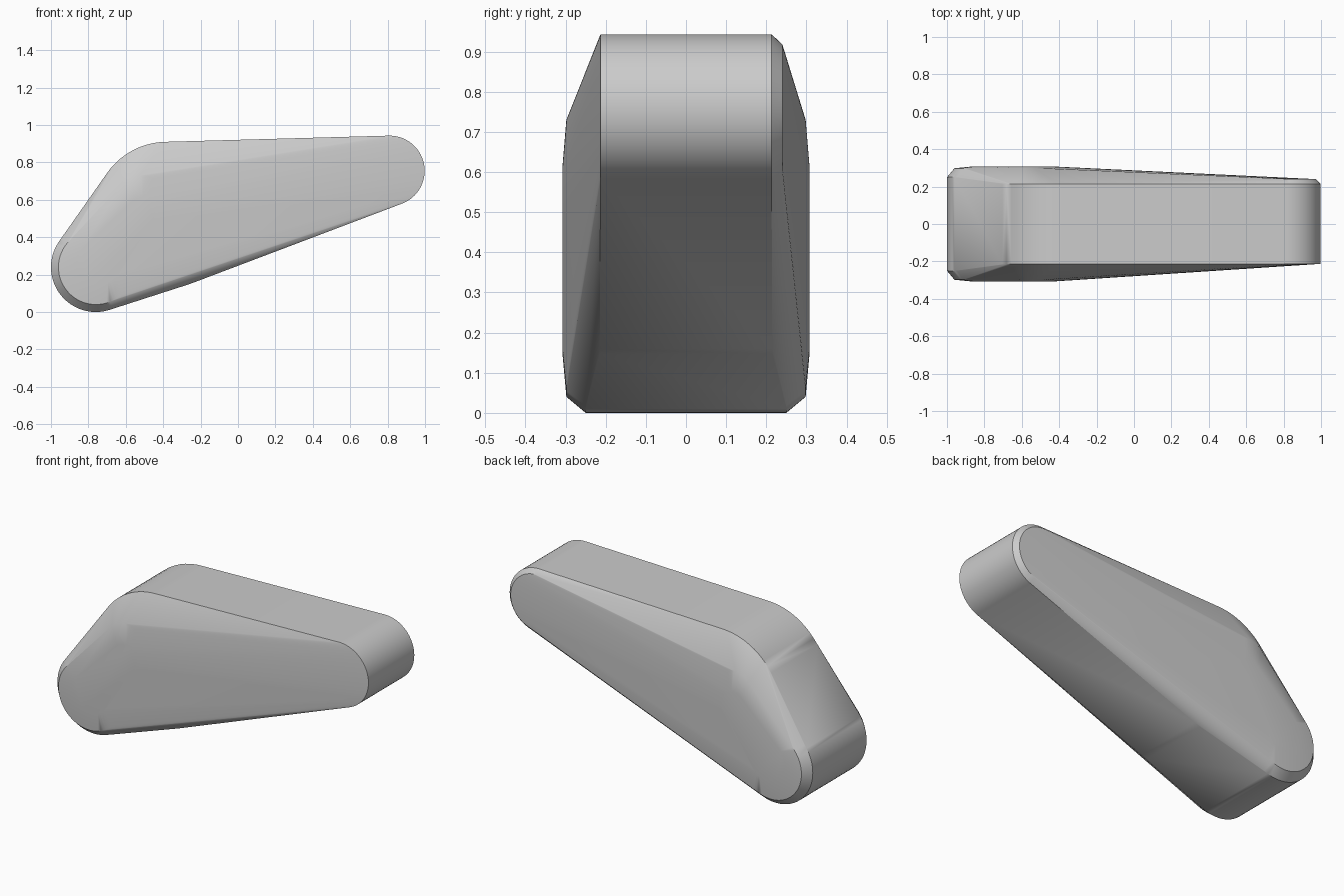
import bpy, bmesh
from math import cos, sin, pi, radians

cube = bpy.data.objects.get("Cube")
if cube:
    bpy.data.objects.remove(cube, do_unlink=True)

SEGMENTS = 64

# Rounded corners: (x, z, radius, y); the hull joins them with tangent faces
LOW, HIGH, TIP = (-0.76, 0.24), (-0.38, 0.52), (0.81, 0.755)

rims = []
for side in (-1, 1):
    rims += [
        (*LOW, 0.24, side * 0.25),          # outer rim
        (*HIGH, 0.39, side * 0.215),
        (*TIP, 0.188, side * 0.213),
        (*LOW, 0.2, side * 0.298),          # side panel edge
        (-0.52, 0.6, 0.13, side * 0.298),
        (-0.74, 0.27, 0.12, side * 0.308),  # shallow dome on the panel
        (-0.52, 0.53, 0.08, side * 0.308),
    ]
rims.append((*TIP, 0.163, 0.24))            # bevelled tip on the back only

bm = bmesh.new()
for x, z, r, y in rims:
    for i in range(SEGMENTS):
        a = 2 * pi * i / SEGMENTS
        bm.verts.new((x + r * cos(a), y, z + r * sin(a)))

hull = bmesh.ops.convex_hull(bm, input=bm.verts[:])
spare = set(hull["geom_interior"]) | set(hull["geom_unused"])
bmesh.ops.delete(bm, geom=[v for v in spare if isinstance(v, bmesh.types.BMVert)],
                 context='VERTS')
bmesh.ops.dissolve_limit(bm, angle_limit=radians(0.3), verts=bm.verts[:],
                         edges=bm.edges[:])
bmesh.ops.recalc_face_normals(bm, faces=bm.faces[:])

mesh = bpy.data.meshes.new("rounded_wedge")
bm.to_mesh(mesh)
bm.free()
body = bpy.data.objects.new("rounded_wedge", mesh)
bpy.context.collection.objects.link(body)

# Plain grey finish
grey = bpy.data.materials.new("plain_grey")
grey.use_nodes = True
colour = (0.6, 0.6, 0.6, 1)
grey.diffuse_color = colour
grey.node_tree.nodes["Principled BSDF"].inputs["Base Color"].default_value = colour
mesh.materials.append(grey)

# Smooth shading with the firm panel edge kept sharp
bpy.ops.object.select_all(action='DESELECT')
body.select_set(True)
bpy.context.view_layer.objects.active = body
bpy.ops.object.shade_smooth_by_angle(angle=radians(32))
